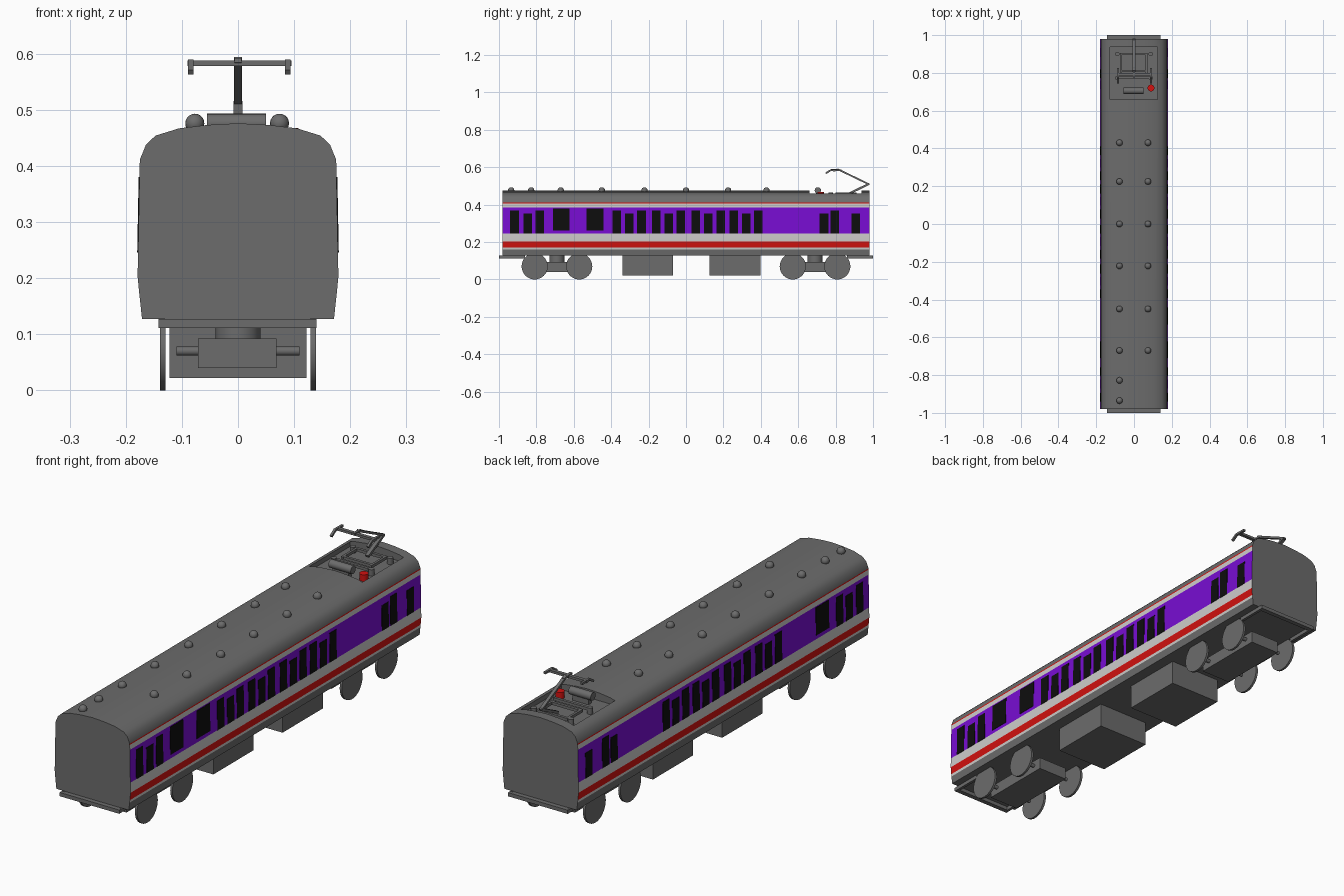
import bpy, bmesh, math
from mathutils import Vector, Matrix

if "Cube" in bpy.data.objects:
    bpy.data.objects.remove(bpy.data.objects["Cube"])


def material(name, rgb):
    m = bpy.data.materials.new(name)
    m.diffuse_color = (*rgb, 1)
    m.use_nodes = True
    m.node_tree.nodes["Principled BSDF"].inputs["Base Color"].default_value = m.diffuse_color
    return m


GREY = material("dark grey", (0.15, 0.15, 0.15))
LIGHT = material("light grey", (0.62, 0.61, 0.60))
PURPLE = material("purple", (0.19, 0.004, 0.65))
RED = material("red", (0.65, 0.006, 0.005))
BLACK = material("black", (0.004, 0.004, 0.004))


def finish(name, bm, mats, smooth=False):
    bmesh.ops.recalc_face_normals(bm, faces=bm.faces[:])
    me = bpy.data.meshes.new(name)
    bm.to_mesh(me)
    bm.free()
    ob = bpy.data.objects.new(name, me)
    bpy.context.collection.objects.link(ob)
    for m in mats:
        me.materials.append(m)
    if smooth:
        bpy.ops.object.select_all(action='DESELECT')
        ob.select_set(True)
        bpy.context.view_layer.objects.active = ob
        bpy.ops.object.shade_smooth_by_angle(angle=math.radians(35))
    return ob


def add_box(bm, x0, x1, y0, y1, z0, z1):
    mat = Matrix.Translation(((x0 + x1) / 2, (y0 + y1) / 2, (z0 + z1) / 2))
    mat = mat @ Matrix.Diagonal((x1 - x0, y1 - y0, z1 - z0, 1))
    return bmesh.ops.create_cube(bm, size=1, matrix=mat)["verts"]


def box(name, *dims, mat=GREY):
    bm = bmesh.new()
    add_box(bm, *dims)
    return finish(name, bm, [mat])


def rod(name, a, b, r, mat=GREY, sides=24):
    a, b = Vector(a), Vector(b)
    bm = bmesh.new()
    m = Matrix.Translation((a + b) / 2) @ (b - a).to_track_quat('Z', 'Y').to_matrix().to_4x4()
    bmesh.ops.create_cone(bm, cap_ends=True, segments=sides, radius1=r, radius2=r,
                          depth=(b - a).length, matrix=m)
    return finish(name, bm, [mat], sides > 4)


def bar(name, a, b, w, h):
    # square bar between two points
    a, b = Vector(a), Vector(b)
    bm = bmesh.new()
    m = Matrix.Translation((a + b) / 2) @ (b - a).to_track_quat('Y', 'Z').to_matrix().to_4x4()
    bmesh.ops.create_cube(bm, size=1, matrix=m @ Matrix.Diagonal((w, (b - a).length, h, 1)))
    return finish(name, bm, [GREY])


def wall_x(z):
    # half width of the side wall at a height
    if z < 0.2:
        return 0.171 + (z - 0.127) / 0.073 * 0.008
    return 0.179 - (z - 0.2) / 0.21 * 0.004


# Car body: cross-section swept along y, striped by height
wall_z = [0.127, 0.16, 0.171, 0.203, 0.246, 0.385, 0.406, 0.411]
stripes = [GREY, LIGHT, RED, LIGHT, PURPLE, LIGHT, RED]
half = [(wall_x(z), z) for z in wall_z]
half += [(0.164, 0.438), (0.147, 0.454), (0.105, 0.467), (0.055, 0.473)]
profile = half + [(0, 0.476)] + [(-x, z) for x, z in reversed(half)]
mats = [GREY, LIGHT, PURPLE, RED]
bm = bmesh.new()
rings = [[bm.verts.new((x, y, z)) for x, z in profile] for y in (-0.98, 0.98)]
n = len(profile)
for i in range(n):
    j = (i + 1) % n
    f = bm.faces.new((rings[0][i], rings[0][j], rings[1][j], rings[1][i]))
    mid = (profile[i][1] + profile[j][1]) / 2
    if j:
        for k, m in enumerate(stripes):
            if wall_z[k] < mid < wall_z[k + 1]:
                f.material_index = mats.index(m)
bm.faces.new(rings[0])
bm.faces.new(rings[1])
body = finish("car_body", bm, mats)

# Roof well for the current collector
cutter = box("roof_well_cutter", -0.127, 0.125, 0.66, 0.937, 0.44, 0.6)
cutter.hide_render = True
mod = body.modifiers.new("roof_well", 'BOOLEAN')
mod.operation = 'DIFFERENCE'
mod.solver = 'EXACT'
mod.object = cutter
bpy.ops.object.select_all(action='DESELECT')
body.select_set(True)
bpy.context.view_layer.objects.active = body
bpy.ops.object.modifier_apply(modifier=mod.name)
bpy.data.objects.remove(cutter)
bpy.ops.object.shade_smooth_by_angle(angle=math.radians(30))

# Windows: thin plates following each wall (y start, y end, z bottom, z top)
TALL, LOW = (0.246, 0.37), (0.246, 0.353)
narrow = [(-0.94, TALL), (-0.87, LOW), (-0.805, TALL),
          (0.715, LOW), (0.775, TALL), (0.885, LOW)]
narrow[3:] = [(0.715, LOW), (0.772, TALL), (0.885, LOW)]
for start in (-0.393, -0.183, 0.03, 0.232):
    narrow += [(start, TALL), (start + 0.067, LOW), (start + 0.132, TALL)]
for side, name in ((1, "right"), (-1, "left")):
    panes = [(y, y + 0.046, *zz) for y, zz in narrow]
    panes.append((-0.71, -0.622, 0.262, 0.38))
    if side == 1:
        panes.append((-0.532, -0.442, 0.262, 0.38))
    bm = bmesh.new()
    for y0, y1, z0, z1 in panes:
        for v in add_box(bm, -0.0015, 0.0015, y0, y1, z0, z1):
            v.co.x = side * (wall_x(v.co.z) + v.co.x)
    finish(name + "_windows", bm, [BLACK])

# Roof vents
vents = [(s, y) for s in (-0.077, 0.074) for y in (0.43, 0.225, 0, -0.222, -0.45, -0.67)]
vents += [(-0.077, -0.828), (-0.077, -0.935)]
bm = bmesh.new()
for x, y in vents:
    bmesh.ops.create_uvsphere(bm, u_segments=16, v_segments=10, radius=0.017,
                              matrix=Matrix.Translation((x, y, 0.476)))
finish("roof_vents", bm, [GREY], True)

# Equipment boxes under the floor
box("front_equipment_box", -0.122, 0.122, -0.34, -0.07, 0.022, 0.13)
box("rear_equipment_box", -0.122, 0.122, 0.126, 0.397, 0.022, 0.13)

# End frames: cross bar and two arms, and the bogies with wheels
for s, end in ((-1, "front"), (1, "rear")):
    y0, y1 = sorted((s * 0.98, s))
    box(end + "_buffer_bar", -0.142, 0.14, y0, y1, 0.111, 0.127)
    for x in (-0.136, 0.134):
        a0, a1 = sorted((s * 0.86, s * 0.985))
        box(end + "_frame_arm", x - 0.006, x + 0.006, a0, a1, 0.111, 0.128)
    c = s * 0.69
    box(end + "_bogie_frame", -0.071, 0.069, c - 0.16, c + 0.16, 0.04, 0.092)
    rod(end + "_bogie_pivot", (0, c, 0.09), (0, c, 0.13), 0.04)
    for d in (-0.119, 0.119):
        rod(end + "_axle", (-0.11, c + d, 0.07), (0.11, c + d, 0.07), 0.008)
        for x in (-0.134, 0.134):
            rod(end + "_wheel", (x - 0.005, c + d, 0.07), (x + 0.005, c + d, 0.07), 0.07, sides=32)

# Current collector: base frame, insulators, folding arm and head
bm = bmesh.new()
for x in (-0.07, 0.066):
    add_box(bm, x - 0.005, x + 0.005, 0.80, 0.905, 0.452, 0.464)
for y in (0.81, 0.90):
    add_box(bm, -0.075, 0.071, y - 0.006, y + 0.006, 0.452, 0.464)
add_box(bm, -0.088, 0.088, 0.768, 0.78, 0.452, 0.464)
finish("collector_base_frame", bm, [GREY])
for x in (-0.088, 0.088):
    for y in (0.773, 0.9):
        rod("insulator", (x, y, 0.439), (x, y, 0.466), 0.012, sides=12)
bar("collector_lower_arm", (0, 0.87, 0.458), (0, 0.978, 0.511), 0.016, 0.011)
bar("collector_upper_arm", (0, 0.98, 0.508), (0, 0.81, 0.59), 0.014, 0.009)
bar("collector_head_arm", (0, 0.83, 0.584), (0, 0.775, 0.588), 0.012, 0.008)
box("collector_head", -0.09, 0.095, 0.785, 0.80, 0.578, 0.588)
for x in (-0.084, 0.089):
    bar("head_side", (x, 0.825, 0.584), (x, 0.772, 0.584), 0.01, 0.009)
    bar("head_horn", (x, 0.776, 0.586), (x, 0.747, 0.567), 0.01, 0.009)

# Air tank and red valve in the roof well
rod("air_tank", (-0.055, 0.705, 0.476), (0.05, 0.705, 0.476), 0.017)
box("air_tank_stand", -0.04, 0.036, 0.695, 0.715, 0.439, 0.47)
rod("red_valve", (0.09, 0.72, 0.439), (0.09, 0.72, 0.468), 0.018, RED, 16)
